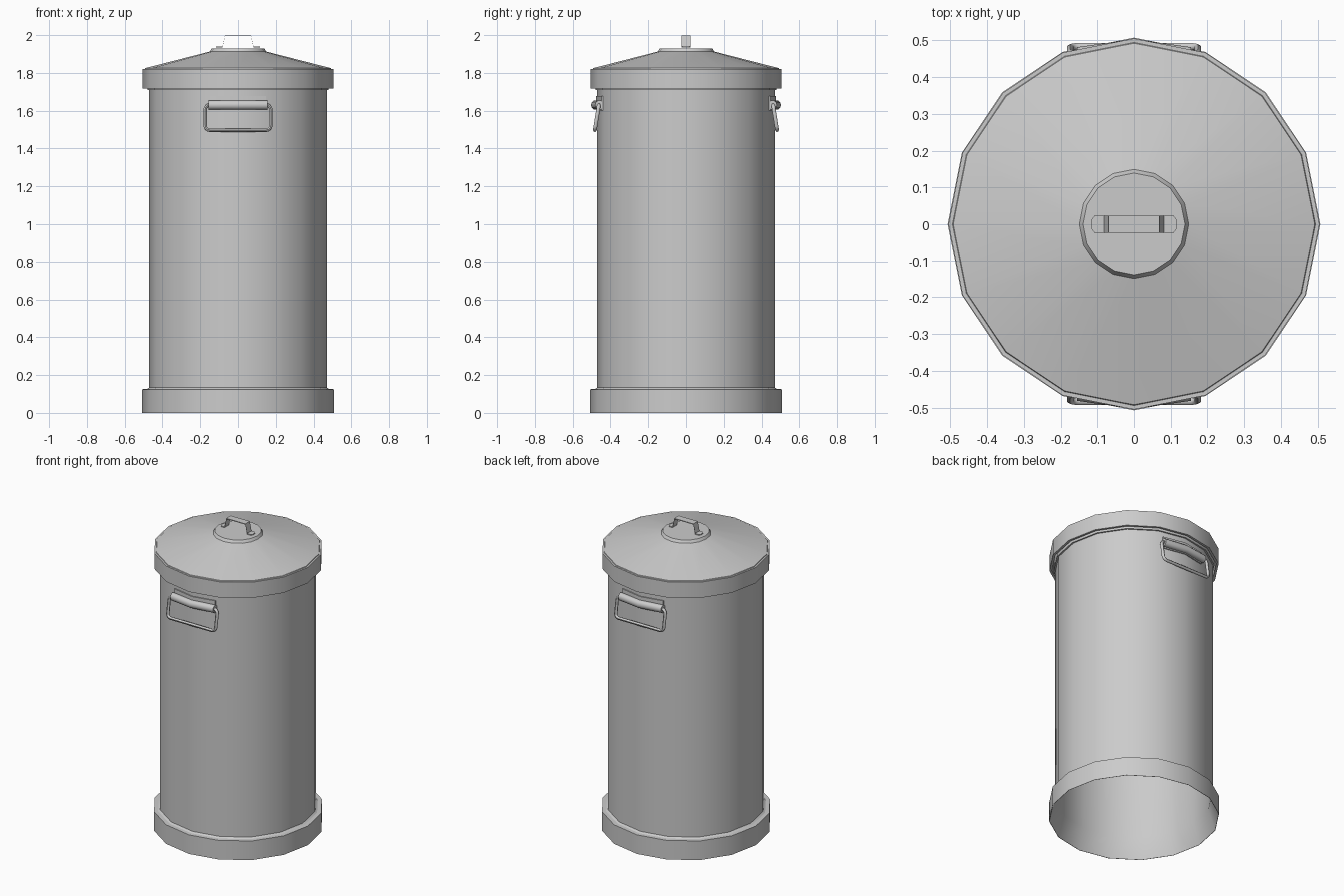
import bpy, bmesh, math

if "Cube" in bpy.data.objects:
    bpy.data.objects.remove(bpy.data.objects["Cube"])

SIDES = 16


def smooth(ob, angle):
    for o in bpy.context.selected_objects:
        o.select_set(False)
    ob.select_set(True)
    bpy.context.view_layer.objects.active = ob
    bpy.ops.object.shade_smooth_by_angle(angle=math.radians(angle))


def finish(name, bm, angle=35):
    bmesh.ops.remove_doubles(bm, verts=bm.verts, dist=1e-5)
    bmesh.ops.recalc_face_normals(bm, faces=bm.faces)
    me = bpy.data.meshes.new(name)
    bm.to_mesh(me)
    bm.free()
    ob = bpy.data.objects.new(name, me)
    bpy.context.collection.objects.link(ob)
    if angle:
        smooth(ob, angle)
    return ob


def lathe(name, profile, angle=35):
    """Spin an (r, z) profile into a 16-sided solid with vertices on the axes."""
    bm = bmesh.new()
    vs = [bm.verts.new((r, 0, z)) for r, z in profile]
    es = [bm.edges.new(p) for p in zip(vs, vs[1:])]
    bmesh.ops.spin(bm, geom=vs + es, cent=(0, 0, 0), axis=(0, 0, 1),
                   angle=math.tau, steps=SIDES, use_merge=True)
    return finish(name, bm, angle)


def loft(name, rings, angle=35):
    """Skin a list of closed rings and cap both ends."""
    bm = bmesh.new()
    rows = [[bm.verts.new(p) for p in ring] for ring in rings]
    n = len(rows[0])
    for a, b in zip(rows, rows[1:]):
        for k in range(n):
            bm.faces.new((a[k], a[(k + 1) % n], b[(k + 1) % n], b[k]))
    bm.faces.new(rows[0])
    bm.faces.new(rows[-1])
    return finish(name, bm, angle)


def rounded_rect(w, z0, z1, rad, steps=4):
    """Closed outline in (x, z) with rounded corners."""
    pts = []
    corners = [(w - rad, z1 - rad), (rad - w, z1 - rad), (rad - w, z0 + rad), (w - rad, z0 + rad)]
    for i, (cx, cz) in enumerate(corners):
        for k in range(steps + 1):
            a = math.pi / 2 * (i + k / steps)
            pts.append((cx + rad * math.cos(a), cz + rad * math.sin(a)))
    return pts


# Body: hollow drum open at the bottom, with base skirt and top lip
lathe("can_body", [(0, 1.785), (0.463, 1.785), (0.463, 0.134), (0.505, 0), (0.507, 0), (0.507, 0.125),
                   (0.482, 0.126), (0.47, 0.134), (0.47, 1.71), (0.48, 1.71),
                   (0.48, 1.79), (0, 1.79)], 29)

# Lid: rim, shallow cone and raised centre disc
lathe("lid", [(0, 1.80), (0.49, 1.80), (0.49, 1.718), (0.505, 1.718), (0.505, 1.821),
              (0.494, 1.821), (0.492, 1.825), (0.149, 1.913), (0.139, 1.93), (0, 1.93)], 29)

# Lid handle: bent strap with tapered feet
HW, T = 0.023, 0.005
path = [(-0.116, 1.939, 0.013), (-0.108, 1.939, HW), (-0.082, 1.939, HW), (-0.069, 1.999, HW)]
path += [(-x, z, w) for x, z, w in reversed(path)]
loft("lid_handle", [((x, -w, z), (x, w, z), (x, w, z - T), (x, -w, z - T))
                    for x, z, w in path], 0)

# Side handles, front and back
for s, side in ((-1, "front"), (1, "back")):
    # Swinging wire ring, leaning outwards at the bottom
    name = side + "_handle_wire"
    cu = bpy.data.curves.new(name, "CURVE")
    cu.dimensions = "3D"
    cu.bevel_depth = 0.01
    cu.bevel_resolution = 1
    pts = rounded_rect(0.174, 1.497, 1.63, 0.024)
    sp = cu.splines.new("POLY")
    sp.points.add(len(pts) - 1)
    for p, (x, z) in zip(sp.points, pts):
        p.co = (x, s * (0.462 + (1.626 - z) * 0.16), z, 1)
    sp.use_cyclic_u = True
    ob = bpy.data.objects.new(name, cu)
    bpy.context.collection.objects.link(ob)
    for o in bpy.context.selected_objects:
        o.select_set(False)
    ob.select_set(True)
    bpy.context.view_layer.objects.active = ob
    bpy.ops.object.convert(target="MESH")
    smooth(bpy.context.view_layer.objects.active, 60)

    # Rolled sleeve around the wire, bent to follow the drum
    RY, RZ = 0.023, 0.025
    loft(side + "_handle_sleeve",
         [[(x, s * (0.48 - 0.14 * abs(x) + RY * math.cos(a)), 1.63 + RZ * math.sin(a))
           for a in (math.tau * k / 12 for k in range(12))] for x in (-0.155, 0, 0.155)])

    # Thin backing plate following the two drum facets
    rings = []
    for x in (-0.148, 0, 0.148):
        r = 0.47 - abs(x) * math.tan(math.pi / SIDES)
        rings.append([(x, s * (r + d), z) for d, z in
                      ((-0.005, 1.677), (0.007, 1.677), (0.007, 1.6), (-0.005, 1.6))])
    loft(side + "_handle_plate", rings)
